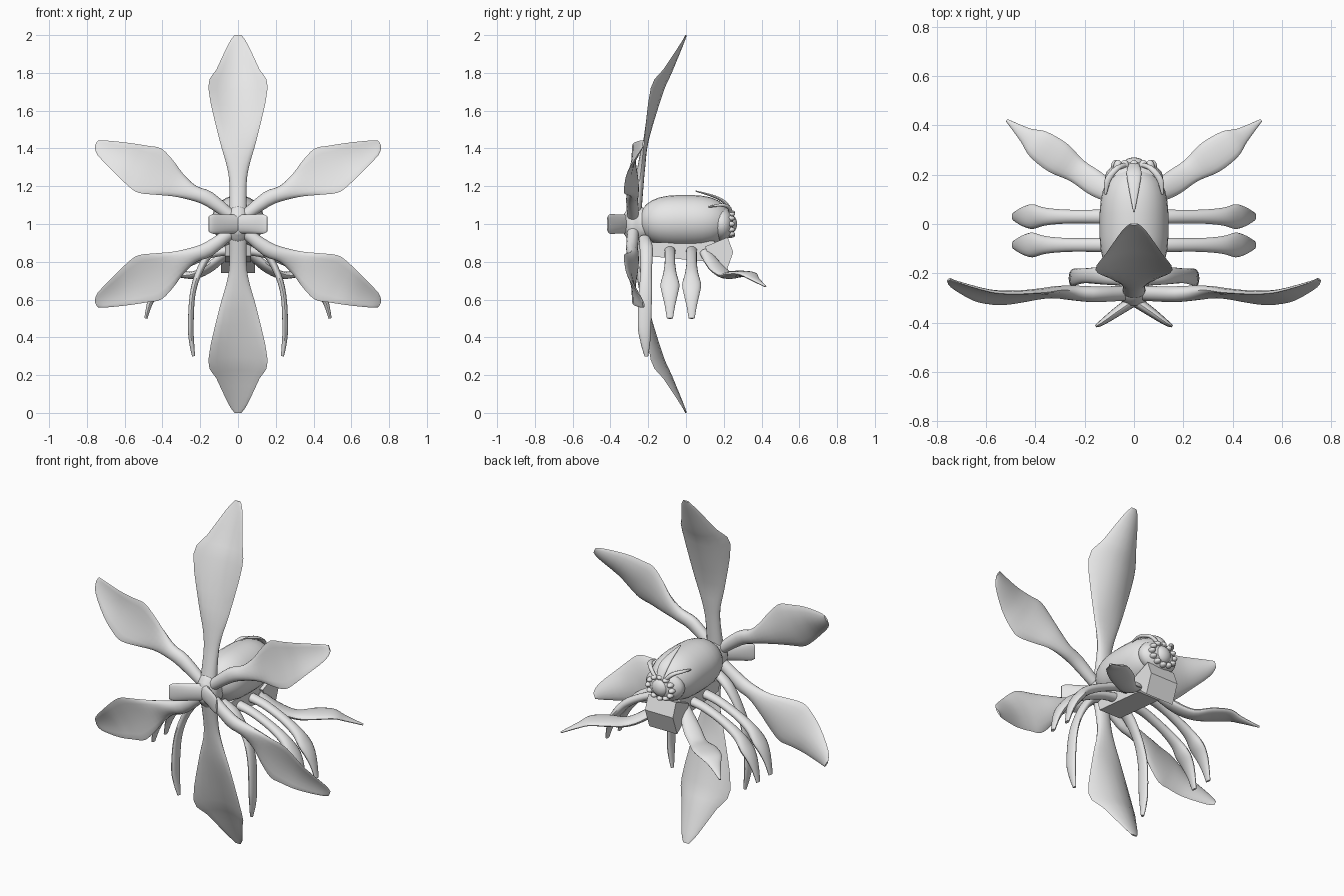
import bpy, bmesh, math
from mathutils import Vector

if "Cube" in bpy.data.objects:
    bpy.data.objects.remove(bpy.data.objects["Cube"])

grey = bpy.data.materials.new("pale grey")
grey.diffuse_color = (0.8, 0.8, 0.8, 1)
grey.use_nodes = True
grey.node_tree.nodes["Principled BSDF"].inputs["Base Color"].default_value = grey.diffuse_color

MID = 1.0  # height of the flower centre


def finish(name, bm, angle=40):
    bmesh.ops.recalc_face_normals(bm, faces=bm.faces)
    mesh = bpy.data.meshes.new(name)
    bm.to_mesh(mesh)
    bm.free()
    mesh.materials.append(grey)
    obj = bpy.data.objects.new(name, mesh)
    bpy.context.collection.objects.link(obj)
    bpy.ops.object.select_all(action='DESELECT')
    obj.select_set(True)
    bpy.context.view_layer.objects.active = obj
    bpy.ops.object.shade_smooth_by_angle(angle=math.radians(angle))
    return obj


def smooth_path(stations, steps):
    """Catmull-Rom through stations of any number of values."""
    out = []
    last = len(stations) - 1
    for i in range(last):
        a, b, c, d = (stations[min(max(k, 0), last)] for k in range(i - 1, i + 3))
        for s in range(steps):
            t = s / steps
            out.append([q + t / 2 * (r - p + t * (2 * p - 5 * q + 4 * r - w
                        + t * (3 * (q - r) + w - p)))
                        for p, q, r, w in zip(a, b, c, d)])
    return out + [list(stations[-1])]


def loft(name, stations, side, flip_x=1, flip_z=1, steps=4, sides=16):
    """Stations: x, y, z, half width, half thickness, cup depth."""
    bm = bmesh.new()
    path = smooth_path(stations, steps)
    centres = [Vector(s[:3]) for s in path]
    rings = []
    for i, (x, y, z, width, thick, cup) in enumerate(path):
        along = centres[min(i + 1, len(path) - 1)] - centres[max(i - 1, 0)]
        across = Vector(side).normalized()
        normal = along.cross(across).normalized()
        ring = []
        for k in range(sides):
            a = math.tau * k / sides
            p = (centres[i] + across * width * math.cos(a)
                 + normal * (thick * math.sin(a) - cup * math.cos(a) ** 2))
            ring.append(bm.verts.new((p.x * flip_x, p.y, MID + (p.z - MID) * flip_z)))
        rings.append(ring)
    for r, s in zip(rings, rings[1:]):
        for k in range(sides):
            n = (k + 1) % sides
            bm.faces.new((r[k], r[n], s[n], s[k]))
    bm.faces.new(rings[0])
    bm.faces.new(rings[-1])
    return finish(name, bm)


def pair(name, stations, side):
    loft("left_" + name, stations, side)
    loft("right_" + name, stations, side, flip_x=-1)


def ball(name, centre, size):
    bm = bmesh.new()
    bmesh.ops.create_uvsphere(bm, u_segments=20, v_segments=12, radius=1)
    bmesh.ops.scale(bm, vec=size, verts=bm.verts)
    bmesh.ops.translate(bm, vec=centre, verts=bm.verts)
    return finish(name, bm)


def extrude_side(name, outline, half):
    """Prism from a y,z outline, spanning x from -half to half."""
    bm = bmesh.new()
    face = bm.faces.new([bm.verts.new((-half, y, z)) for y, z in outline])
    new = bmesh.ops.extrude_face_region(bm, geom=[face])["geom"]
    bmesh.ops.translate(bm, vec=(2 * half, 0, 0),
                        verts=[v for v in new if isinstance(v, bmesh.types.BMVert)])
    return finish(name, bm, 20)


# Petals: one tall and one side shape, mirrored about the flower centre
tall = [(0, -.28, 1, .05, .04, 0), (0, -.25, 1.2, .045, .025, 0),
        (0, -.235, 1.31, .06, .02, 0), (0, -.21, 1.45, .1, .014, .01),
        (0, -.13, 1.7, .157, .01, .06), (0, -.085, 1.8, .115, .009, .04),
        (0, -.02, 1.95, .05, .006, .01), (0, 0, 2, .018, .004, 0)]
wide = [(.02, -.28, 1.03, .03, .03, 0), (.15, -.285, 1.13, .04, .032, 0),
        (.24, -.28, 1.165, .042, .03, 0), (.32, -.275, 1.205, .067, .022, .005),
        (.395, -.28, 1.245, .105, .016, .015), (.47, -.285, 1.28, .134, .012, .02),
        (.53, -.285, 1.305, .12, .01, .02), (.61, -.275, 1.345, .09, .009, .02),
        (.72, -.24, 1.4, .045, .007, .01), (.75, -.225, 1.425, .018, .005, 0)]
for level, fz in (("upper", 1), ("lower", -1)):
    loft(level + "_petal", tall, (1, 0, 0), flip_z=fz, steps=3)
    for label, fx in (("left", 1), ("right", -1)):
        loft(f"{level}_{label}_petal", wide, (.46, -.18, -.88), fx, fz, steps=3)

# Flower centre and its forked lip
loft("flower_hub", [(0, -.33, 1, .035, .05, 0), (0, -.29, 1, .065, .1, 0),
                    (0, -.24, 1, .06, .09, 0), (0, -.18, 1, .07, .07, 0)], (1, 0, 0))
pair("lip", [(-.03, -.29, 1, .05, .025, 0), (.06, -.35, 1, .05, .02, 0),
             (.13, -.4, 1, .052, .012, 0), (.155, -.415, 1, .04, .005, 0)], (0, 0, 1))

# Plump abdomen, blunt at both ends
body = []
for i in range(17):
    t = -math.cos(math.pi * i / 16)
    swell = max(1 - abs(t) ** 3, .02) ** .5
    body.append((0, t * .245 - .005, 1.015, .14 * swell, .138 * swell, 0))
loft("abdomen", body, (1, 0, 0), steps=1, sides=28)

# Head with a ragged collar of bumps
ball("head", (0, .19, 1), (.118, .065, .09))
ball("face", (0, .235, 1), (.05, .035, .05))
for i in range(12):
    a = math.tau * i / 12
    ball(f"collar_bump_{i + 1}", (.075 * math.cos(a), .235, 1 + .06 * math.sin(a)),
         (.018, .025, .014))

# Central crest blade and the curved horns beside it
loft("crest", [(0, .245, 1.05, .02, .01, 0), (0, .21, 1.11, .03, .009, 0),
               (0, .15, 1.145, .022, .007, 0), (0, .05, 1.175, .003, .003, 0)], (1, 0, 0))
pair("horn", [(.03, .24, 1.05, .012, .01, 0), (.07, .225, 1.09, .016, .01, 0),
              (.105, .18, 1.1, .014, .008, 0), (.115, .12, 1.09, .004, .004, 0)], (1, 0, 0))

# Underside: chest plate and angular chin block
extrude_side("chest_plate", [(-.22, .9), (-.2, .83), (.12, .8), (.17, .84), (.15, .91)], .07)
extrude_side("chin_block", [(.1, .88), (.14, .8), (.21, .74), (.25, .85), (.22, .93)], .09)

# Thin drooping legs nearest the flower
pair("drooping_leg", [(.05, -.22, .92, .03, .025, 0), (.13, -.21, .87, .035, .022, 0),
                      (.2, -.21, .76, .03, .018, 0), (.24, -.215, .63, .035, .015, 0),
                      (.25, -.22, .46, .035, .015, 0), (.245, -.215, .37, .025, .013, 0),
                      (.235, -.21, .3, .01, .008, 0)], (0, 1, 0))

# Two pairs of middle legs sharing one shape
for label, y in (("first", -.085), ("second", .03)):
    pair(label + "_middle_leg",
         [(.05, y, .86, .03, .025, 0), (.15, y, .84, .028, .022, 0),
          (.27, y, .79, .028, .022, 0), (.36, y, .735, .036, .024, 0),
          (.41, y, .68, .05, .024, 0), (.445, y, .63, .042, .02, 0),
          (.47, y, .57, .028, .014, 0), (.488, y, .5, .016, .008, 0)], (0, 1, 0))

# Flat paddle legs reaching out behind
pair("paddle_leg", [(.06, .1, .85, .03, .025, 0), (.15, .16, .77, .05, .022, 0),
                    (.23, .215, .73, .05, .02, 0), (.31, .27, .735, .068, .018, 0),
                    (.39, .325, .735, .06, .014, 0), (.44, .36, .71, .033, .011, 0),
                    (.515, .42, .67, .006, .005, 0)], (-.56, .83, 0))
